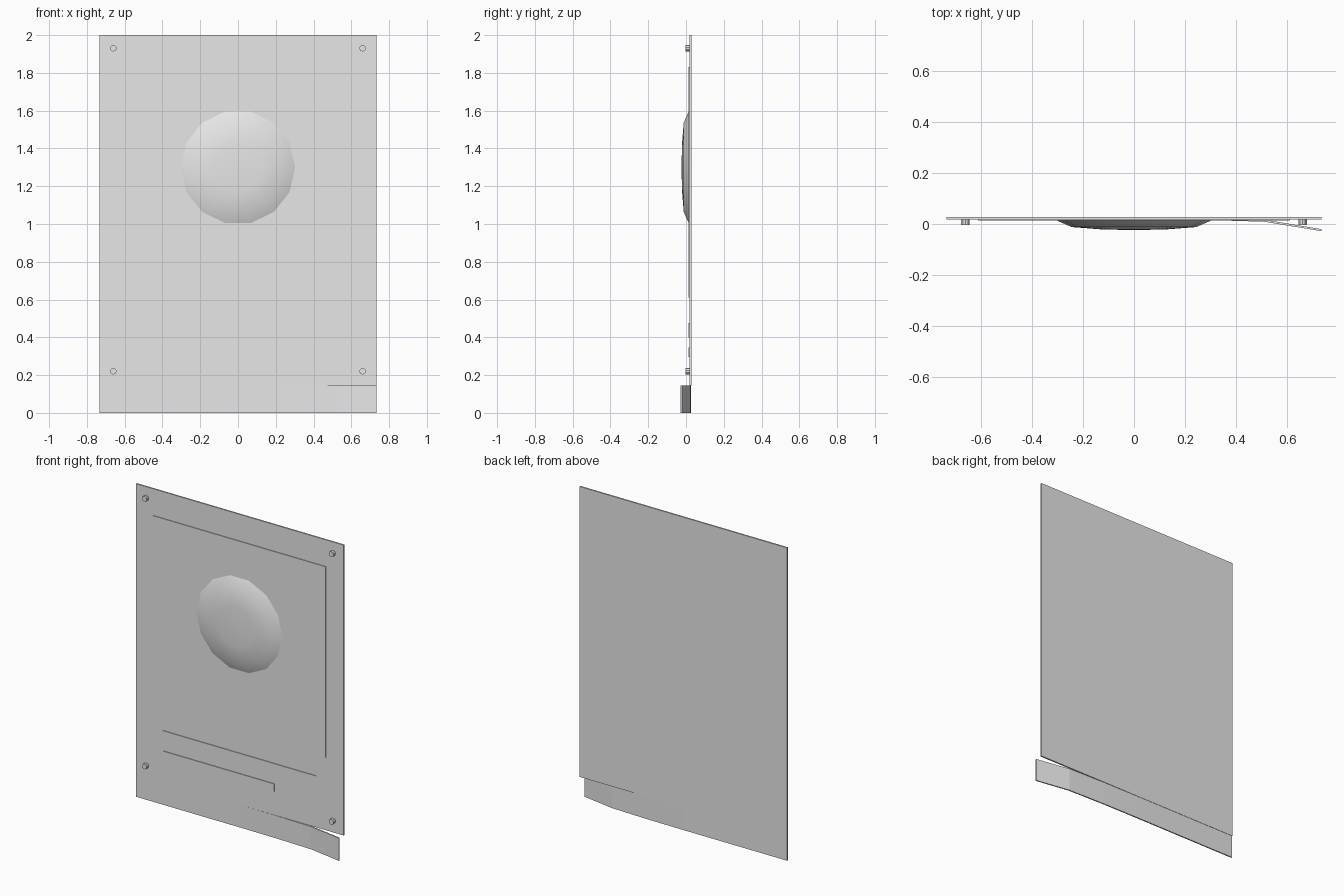
import bpy, bmesh, math

if "Cube" in bpy.data.objects:
    bpy.data.objects.remove(bpy.data.objects["Cube"])

grey = bpy.data.materials.new("light_grey")
grey.diffuse_color = (0.8, 0.8, 0.8, 1)
grey.use_nodes = True
grey.node_tree.nodes["Principled BSDF"].inputs["Base Color"].default_value = grey.diffuse_color

BACK, FRONT = 0.028, 0.018   # y of the sheet's back and front faces


def finish(name, bm):
    bmesh.ops.recalc_face_normals(bm, faces=bm.faces)
    mesh = bpy.data.meshes.new(name)
    bm.to_mesh(mesh)
    bm.free()
    mesh.materials.append(grey)
    obj = bpy.data.objects.new(name, mesh)
    bpy.context.collection.objects.link(obj)
    return obj


def box(name, x0, x1, y0, y1, z0, z1):
    bm = bmesh.new()
    bmesh.ops.create_cube(bm, size=1)
    for v in bm.verts:
        v.co = (x1 if v.co.x > 0 else x0, y1 if v.co.y > 0 else y0, z1 if v.co.z > 0 else z0)
    return finish(name, bm)


# Main sheet and the thin raised panels on its front
box("poster_sheet", -0.733, 0.733, FRONT, BACK, 0.145, 2.0)
box("picture_panel", -0.61, 0.61, FRONT - 0.004, FRONT + 0.001, 0.61, 1.83)
box("upper_caption_bar", -0.54, 0.54, FRONT - 0.004, FRONT + 0.001, 0.40, 0.475)
box("lower_caption_bar", -0.54, 0.245, FRONT - 0.004, FRONT + 0.001, 0.295, 0.345)

# Torn bottom strip, curling forward at the right
curl = [(-0.733, 0), (0.0, 0), (0.25, 0.0015), (0.51, 0.009), (0.733, 0.046)]
bm = bmesh.new()
rings = []
for x, d in curl:
    rings.append([bm.verts.new((x, y - d, z)) for y, z in
                  ((FRONT, 0), (FRONT + 0.008, 0), (FRONT + 0.008, 0.145), (FRONT, 0.145))])
for a, b in zip(rings, rings[1:]):
    for i in range(4):
        j = (i + 1) % 4
        bm.faces.new((a[i], a[j], b[j], b[i]))
bm.faces.new(rings[0])
bm.faces.new(rings[-1])
finish("peeling_strip", bm)

# Shallow 14-sided dome on the picture panel
bm = bmesh.new()
N = 14
rings = []
for r, y in ((0.312, FRONT), (0.243, -0.012), (0.13, -0.021)):
    rings.append([bm.verts.new((r * math.cos(2 * math.pi * i / N), y,
                                1.3 + r * math.sin(2 * math.pi * i / N))) for i in range(N)])
tip = bm.verts.new((0, -0.024, 1.3))
for i in range(N):
    j = (i + 1) % N
    for a, b in zip(rings, rings[1:]):
        bm.faces.new((a[i], a[j], b[j], b[i]))
    bm.faces.new((rings[-1][i], rings[-1][j], tip))
bm.faces.new(rings[0])
dome = finish("picture_dome", bm)
for p in dome.data.polygons:
    p.use_smooth = len(p.vertices) < N

# Corner pins
for side, x in (("left", -0.66), ("right", 0.66)):
    for level, z in (("lower", 0.22), ("upper", 1.93)):
        bm = bmesh.new()
        bmesh.ops.create_cone(bm, cap_ends=True, segments=10, radius1=0.017,
                              radius2=0.017, depth=0.022)
        for v in bm.verts:
            v.co = (x + v.co.x, 0.008 + v.co.z, z + v.co.y)
        finish(f"{level}_{side}_pin", bm)
